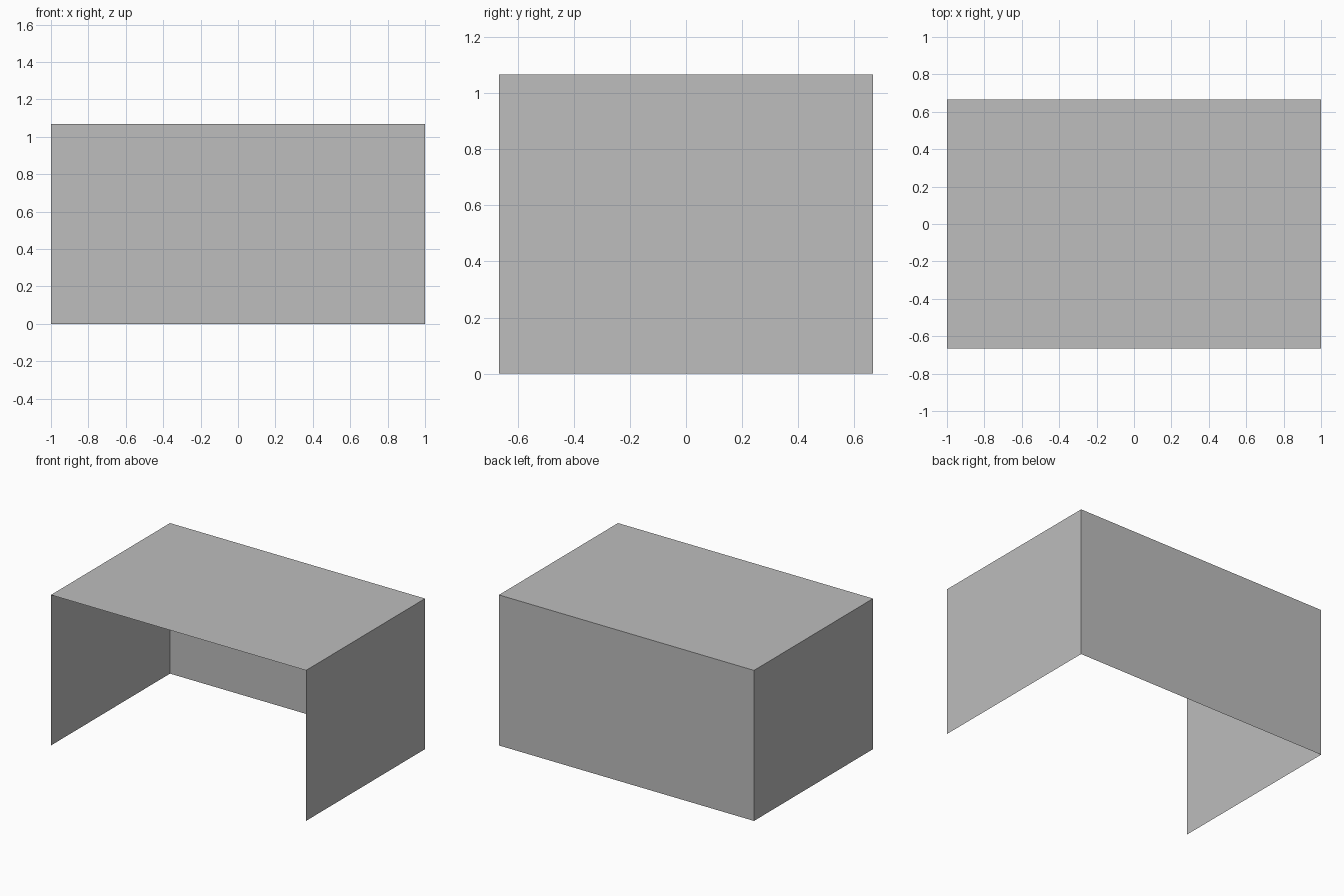
import bpy
from math import pi
from mathutils import Euler

default_cube = bpy.data.objects.get("Cube")
if default_cube:
    bpy.data.objects.remove(default_cube, do_unlink=True)

WIDTH, DEPTH, HEIGHT = 2.0, 1.333, 1.067

# Plain grey board
grey = bpy.data.materials.new("plain_grey")
grey.use_nodes = True
colour = (0.51, 0.51, 0.51, 1.0)
grey.diffuse_color = colour
grey.node_tree.nodes["Principled BSDF"].inputs["Base Color"].default_value = colour


def panel(name, size, location, rotation=(0, 0, 0)):
    """Add a flat sheet whose length and breadth lie in its own plane."""
    bpy.ops.mesh.primitive_plane_add(size=1)
    sheet = bpy.context.object
    sheet.name = name
    turn = Euler(rotation).to_matrix()
    for vertex in sheet.data.vertices:
        flat = vertex.co.copy()
        flat.x *= size[0]
        flat.y *= size[1]
        vertex.co = turn @ flat
    sheet.location = location
    sheet.data.materials.append(grey)
    return sheet


# Top sheet
panel("top_panel", (WIDTH, DEPTH), (0, 0, HEIGHT))

# Back sheet, facing +y
panel("back_panel", (WIDTH, HEIGHT), (0, DEPTH / 2, HEIGHT / 2), (-pi / 2, 0, 0))

# Matching side sheets, facing outwards; the front and base stay open
for name, side in (("left_panel", 1), ("right_panel", -1)):
    panel(name, (HEIGHT, DEPTH), (side * WIDTH / 2, 0, HEIGHT / 2), (0, side * pi / 2, 0))
